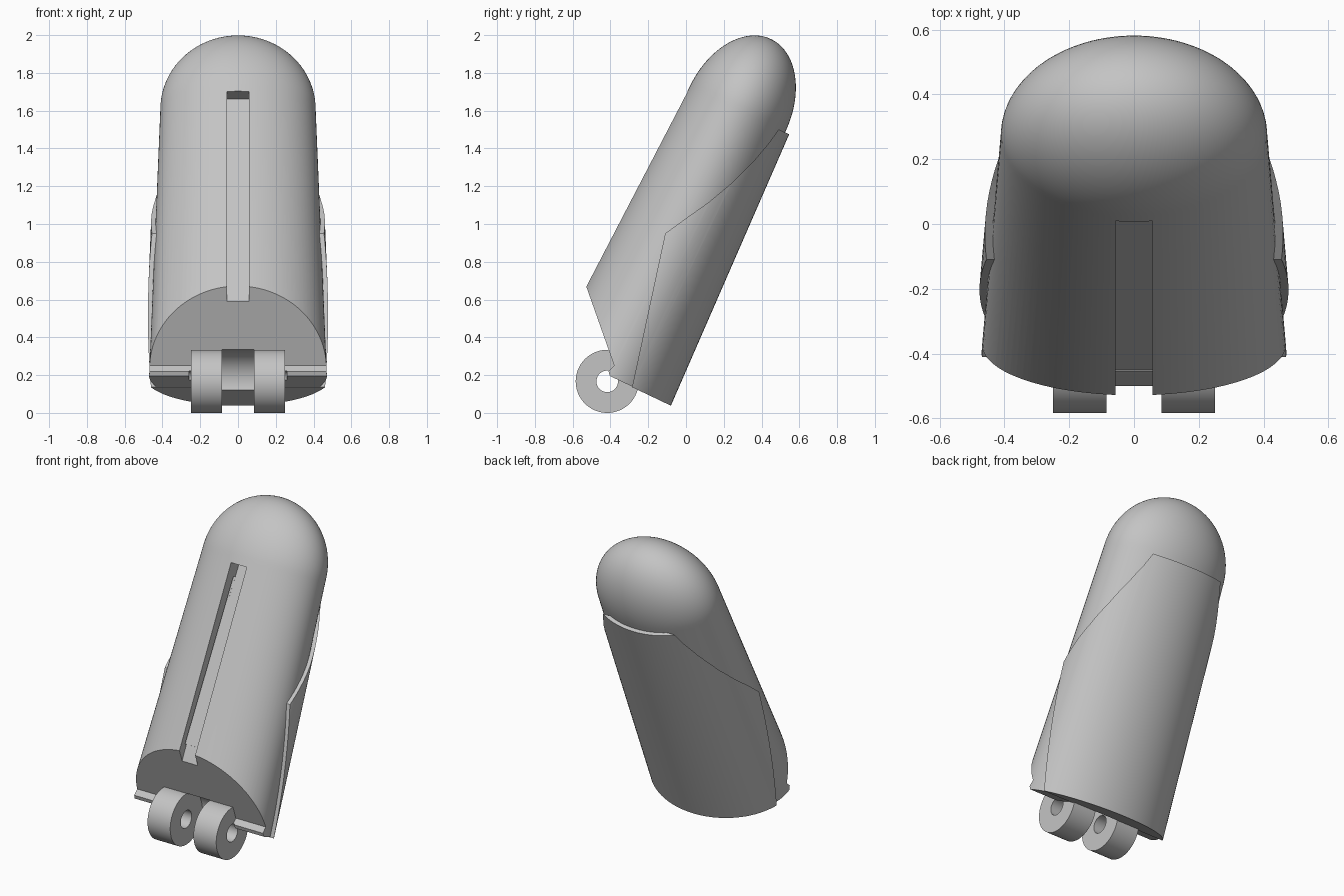
import bpy, bmesh, math
from mathutils import Vector

if "Cube" in bpy.data.objects:
    bpy.data.objects.remove(bpy.data.objects["Cube"], do_unlink=True)

grey = bpy.data.materials.new("plain grey")
grey.use_nodes = True
colour = (0.55, 0.55, 0.55, 1)
grey.diffuse_color = colour
grey.node_tree.nodes["Principled BSDF"].inputs["Base Color"].default_value = colour

TILT = math.radians(25.5)
AXIS_T = -0.446          # depth of the long axis
NECK = 1.57              # where the dome starts
SEGS = 96


def tilted(x, t, s):
    """Point from width, depth and length along the leaning axis."""
    return Vector((x, s * math.sin(TILT) + t * math.cos(TILT),
                   s * math.cos(TILT) - t * math.sin(TILT)))


def finish(name, bm):
    bmesh.ops.recalc_face_normals(bm, faces=bm.faces)
    mesh = bpy.data.meshes.new(name)
    bm.to_mesh(mesh)
    bm.free()
    mesh.materials.append(grey)
    obj = bpy.data.objects.new(name, mesh)
    bpy.context.collection.objects.link(obj)
    return obj


def loft(name, rings, tip=None):
    """Solid through elliptical rings given as (s, half width, half depth)."""
    bm = bmesh.new()
    loops = []
    for s, a, b in rings:
        angles = [2 * math.pi * i / SEGS for i in range(SEGS)]
        loops.append([bm.verts.new(tilted(a * math.cos(u), AXIS_T + b * math.sin(u), s))
                      for u in angles])
    for low, high in zip(loops, loops[1:]):
        for i in range(SEGS):
            j = (i + 1) % SEGS
            bm.faces.new((low[i], low[j], high[j], high[i]))
    bm.faces.new(loops[0])
    if tip is None:
        bm.faces.new(loops[-1])
    else:
        top = bm.verts.new(tilted(0, AXIS_T, tip))
        for i in range(SEGS):
            bm.faces.new((loops[-1][i], loops[-1][(i + 1) % SEGS], top))
    return finish(name, bm)


def prism(name, points, x0, x1):
    """Side profile of (y, z) points extruded across the width."""
    bm = bmesh.new()
    face = bm.faces.new([bm.verts.new((x0, y, z)) for y, z in points])
    new = bmesh.ops.extrude_face_region(bm, geom=[face])["geom"]
    moved = [v for v in new if isinstance(v, bmesh.types.BMVert)]
    bmesh.ops.translate(bm, verts=moved, vec=(x1 - x0, 0, 0))
    return finish(name, bm)


def disc(name, radius, x0, x1, n=64):
    ring = [2 * math.pi * i / n for i in range(n)]
    return prism(name, [(-0.417 + radius * math.cos(u), 0.167 + radius * math.sin(u))
                        for u in ring], x0, x1)


def carve(obj, cutter, operation="DIFFERENCE"):
    mod = obj.modifiers.new("carve", "BOOLEAN")
    mod.object, mod.operation, mod.solver = cutter, operation, "EXACT"
    bpy.context.view_layer.objects.active = obj
    bpy.ops.object.modifier_apply(modifier=mod.name)


def local_profile(points):
    return [tilted(0, t, s).yz for t, s in points]


def half_sizes(s, extra=0.0):
    return (s, 0.411 + 0.038 * (NECK - s) + extra, 0.28 + 0.034 * (NECK - s) + extra)


cutters = []


def cutter(obj):
    obj.hide_render = True
    cutters.append(obj)
    return obj


# Tapered body with a rounded tip
dome = [(NECK + 0.41 * math.sin(u), 0.411 * math.cos(u), 0.28 * math.cos(u))
        for u in (math.pi / 2 * i / 24 for i in range(1, 24))]
body = loft("body", [half_sizes(0.003), half_sizes(NECK)] + dome, NECK + 0.41)

# Slanted front opening with a narrow ledge
carve(body, cutter(prism("front_cutter", [
    (-0.70, 1.157), (-0.38, 0.25), (-0.41, 0.22), (-0.40, 0.185),
    (-0.40, -0.2), (-1, -0.2), (-1, 1.157)], -1, 1)))

# Long front groove with a thin undercut
carve(body, cutter(prism("groove_cutter", local_profile(
    [(-1, 0.1), (-0.705, 0.1), (-0.705, 0.4), (-0.632, 1.54), (-1, 1.54)]),
    -0.057, 0.057)))
carve(body, cutter(prism("undercut_cutter", local_profile(
    [(-0.72, 0.42), (-0.70, 0.42), (-0.638, 1.46), (-0.658, 1.46)]),
    -0.08, 0.08)))

# Raised back shell
shell = loft("back_shell", [half_sizes(0, 0.024), half_sizes(1.566, 0.024)])
carve(shell, cutter(prism("shell_outline", [
    (-0.358, -0.2), (-0.11, 0.95), (0, 1.03), (0.12, 1.115), (0.24, 1.215),
    (0.36, 1.335), (0.44, 1.43), (0.49, 1.5), (0.6, 1.7), (1, 1.7), (1, -0.2)],
    -1, 1)), "INTERSECT")

# Round clearance between the hinge knuckles
clearance = cutter(disc("clearance_cutter", 0.168, -0.085, 0.085))
pin_hole = cutter(disc("pin_hole_cutter", 0.057, -0.26, 0.26))
for part in (body, shell):
    carve(part, clearance)
carve(body, pin_hole)

# Hinge knuckles
knuckles = []
for side, x0 in (("right", -0.25), ("left", 0.085)):
    knuckle = disc(side + "_hinge_knuckle", 0.167, x0, x0 + 0.165)
    carve(knuckle, pin_hole)
    knuckles.append(knuckle)

for obj in cutters:
    bpy.data.objects.remove(obj, do_unlink=True)

# Smooth the curved surfaces, keep the cut edges crisp
bpy.ops.object.select_all(action="DESELECT")
for obj in [body, shell] + knuckles:
    obj.select_set(True)
bpy.context.view_layer.objects.active = body
bpy.ops.object.shade_smooth_by_angle(angle=math.radians(30))
